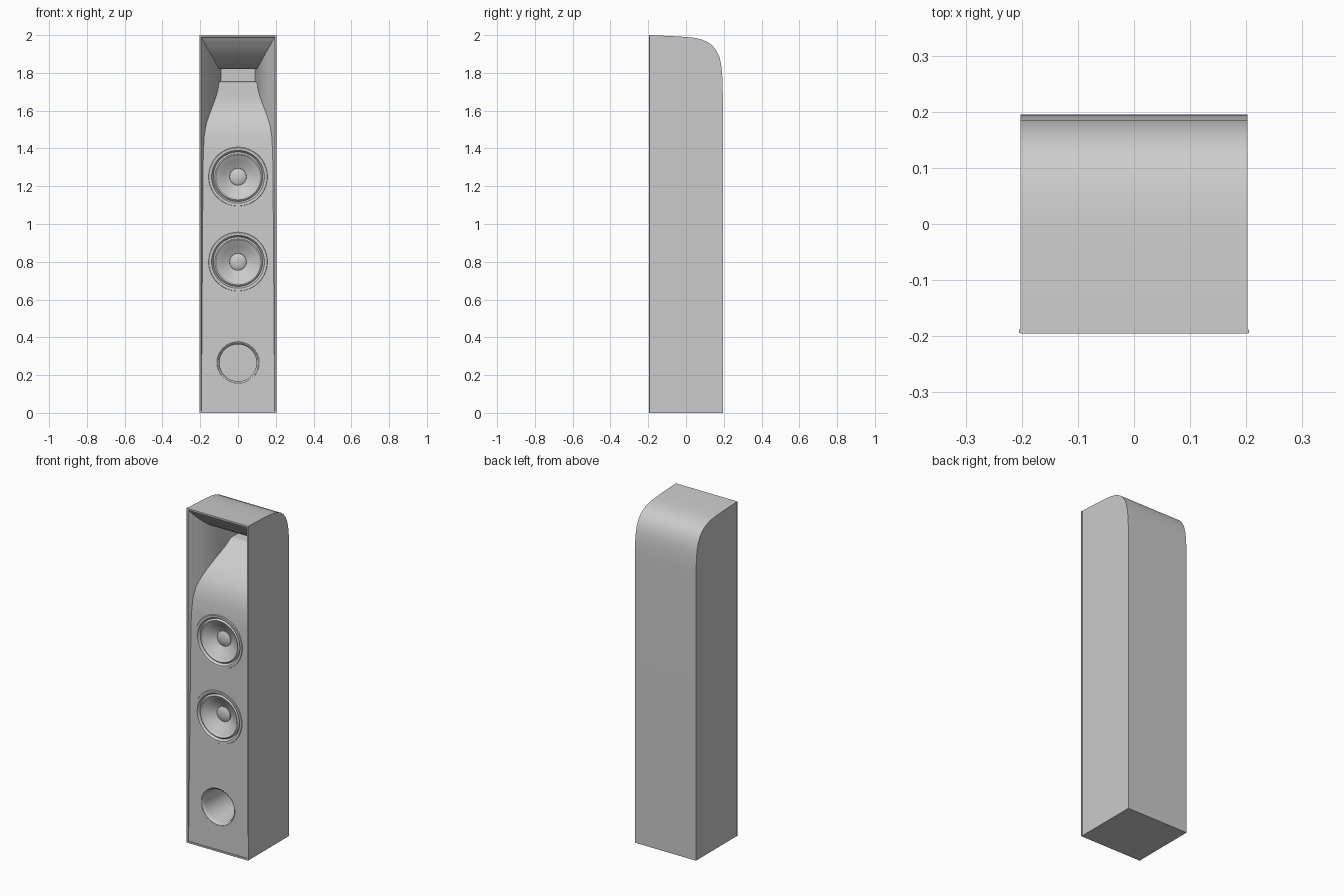
import bpy, bmesh
from math import cos, sin, tau

if "Cube" in bpy.data.objects:
    bpy.data.objects.remove(bpy.data.objects["Cube"])


def make_object(name, verts, faces, fix=True):
    mesh = bpy.data.meshes.new(name)
    mesh.from_pydata(verts, [], faces)
    if fix:
        bm = bmesh.new()
        bm.from_mesh(mesh)
        bmesh.ops.recalc_face_normals(bm, faces=bm.faces)
        bm.to_mesh(mesh)
        bm.free()
    ob = bpy.data.objects.new(name, mesh)
    bpy.context.collection.objects.link(ob)
    return ob


def loft(name, rings):
    # closed solid through rings of equal vertex count
    n = len(rings[0])
    verts = [v for ring in rings for v in ring]
    faces = [(i*n + j, i*n + (j+1) % n, (i+1)*n + (j+1) % n, (i+1)*n + j)
             for i in range(len(rings) - 1) for j in range(n)]
    last = (len(rings) - 1) * n
    faces += [tuple(range(n)), tuple(range(last, last + n))]
    return make_object(name, verts, faces)


def lathe(name, profile, y, z, n=64):
    # (radius, depth) profile turned about a front-to-back axis, closed at the centre
    verts = [(r*cos(tau*j/n), y + d, z + r*sin(tau*j/n)) for r, d in profile for j in range(n)]
    faces = [(i*n + j, i*n + (j+1) % n, (i+1)*n + (j+1) % n, (i+1)*n + j)
             for i in range(len(profile) - 1) for j in range(n)]
    last = (len(profile) - 1) * n
    faces.append(tuple(range(last, last + n)))
    return make_object(name, verts, faces, fix=False)


def hole(z, r, y0, y1, n=64):
    return loft("hole_cutter", [[(r*cos(tau*j/n), y, z + r*sin(tau*j/n)) for j in range(n)]
                                for y in (y0, y1)])


def cut(target, cutter):
    cutter.hide_render = True
    mod = target.modifiers.new("cut", 'BOOLEAN')
    mod.operation, mod.solver, mod.object = 'DIFFERENCE', 'EXACT', cutter
    bpy.context.view_layer.objects.active = target
    bpy.ops.object.modifier_apply(modifier=mod.name)
    bpy.data.objects.remove(cutter)


def smooth(ob, angle=0.5):
    bpy.ops.object.select_all(action='DESELECT')
    ob.select_set(True)
    bpy.context.view_layer.objects.active = ob
    bpy.ops.object.shade_smooth_by_angle(angle=angle)


# cabinet: side profile with the rounded upper back, extruded across
side = [(-.195, 0), (-.195, 2), (-.06, 1.994), (0, 1.99), (.05, 1.985), (.085, 1.976),
        (.115, 1.963), (.14, 1.945), (.16, 1.92), (.175, 1.89), (.185, 1.85),
        (.191, 1.80), (.194, 1.74), (.195, 1.66), (.195, 0)]
cabinet = loft("cabinet", [[(x, y, z) for y, z in side] for x in (-.2025, .2025)])

# recessed baffle and flared horn: rectangles at depth y (y, half width, bottom, top)
stations = [(-.21, .2, .01, 1.995), (-.19, .194, .01, 1.988), (-.18, .185, 1.30, 1.973),
            (-.177, .183, 1.38, 1.969), (-.17, .179, 1.46, 1.961), (-.155, .169, 1.525, 1.943),
            (-.132, .155, 1.57, 1.919), (-.105, .141, 1.607, 1.894), (-.07, .127, 1.643, 1.869),
            (-.03, .116, 1.675, 1.849), (.025, .106, 1.71, 1.831), (.08, .1, 1.75, 1.82),
            (.14, .09, 1.755, 1.82)]
cut(cabinet, loft("horn_cutter", [[(-w, y, b), (w, y, b), (w, y, t), (-w, y, t)]
                                  for y, w, b, t in stations]))

# openings for the drivers and the port
drivers = {"upper": (1.25, -.1804), "lower": (.80, -.1839)}
for z, y in drivers.values():
    cut(cabinet, hole(z, .142, -.25, y + .09))
port_z, port_y = .265, -.188
cut(cabinet, hole(port_z, .108, -.25, port_y + .27))
smooth(cabinet)

# drivers: trim ring, rolled surround, cone and dust cap
driver_profile = [(.157, .002), (.154, -.003), (.14, -.002), (.134, .009), (.131, .012),
                  (.127, .006), (.122, .003), (.117, .005), (.113, .011), (.107, .014),
                  (.085, .029), (.064, .042), (.045, .052), (.044, .047), (.034, .042),
                  (.02, .038), (.008, .037)]
for name, (z, y) in drivers.items():
    smooth(lathe(name + "_driver", driver_profile, y, z))

# bass port with a rounded lip
port_profile = [(.117, .001), (.112, -.001), (.106, .002), (.101, .008), (.098, .018),
                (.098, .25), (.01, .25)]
smooth(lathe("bass_port", port_profile, port_y, port_z))

# thin lips along both front edges
for name, s in (("left", -1), ("right", 1)):
    loft(name + "_front_lip", [[(s*.2015, -.195, z), (s*.205, -.194, z),
                                (s*.205, -.188, z), (s*.2015, -.187, z)] for z in (0, 2)])
